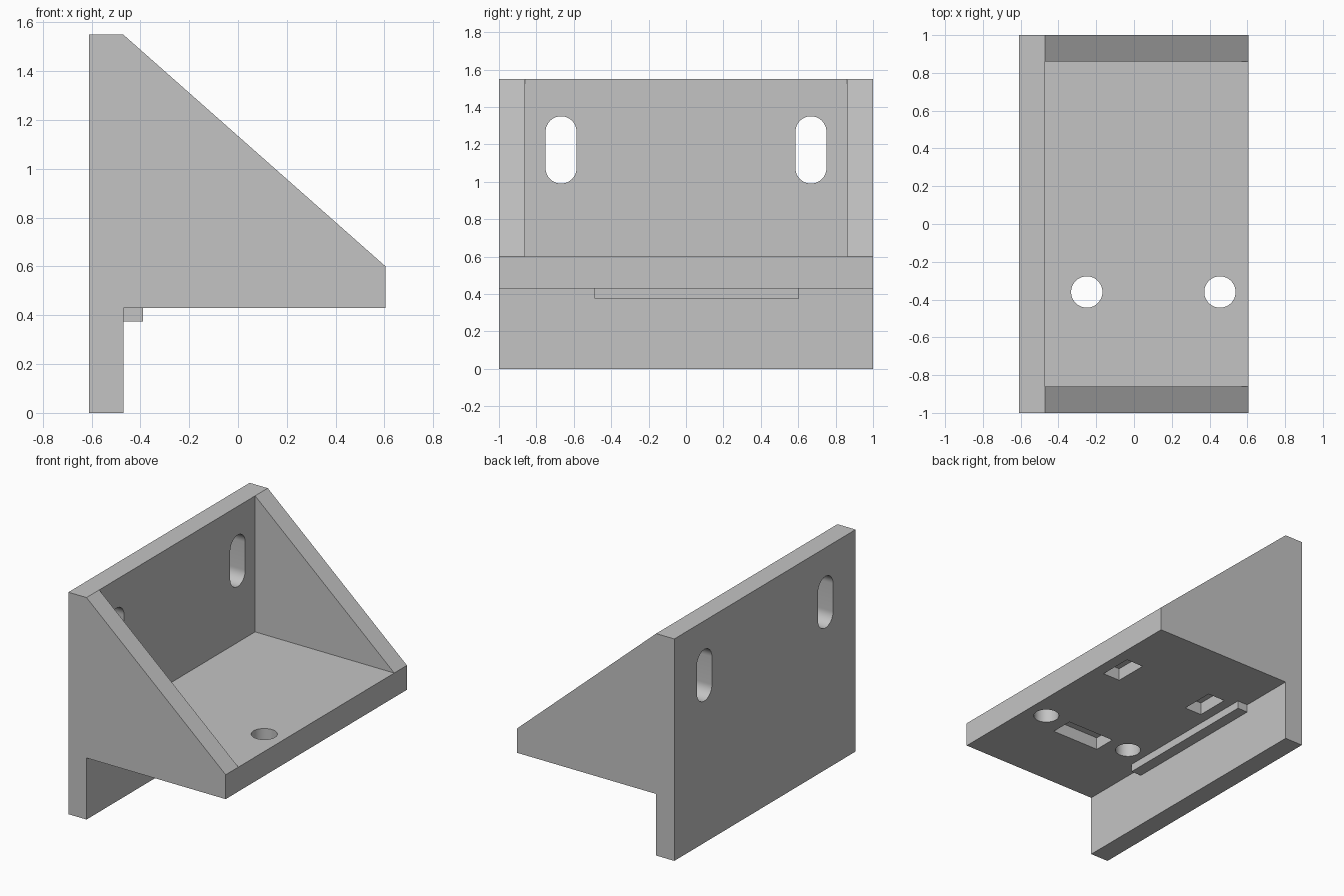
import bpy
import bmesh
from math import pi, cos, sin, radians

if "Cube" in bpy.data.objects:
    bpy.data.objects.remove(bpy.data.objects["Cube"], do_unlink=True)

# Main dimensions
BACK, INNER, FRONT = -0.61, -0.47, 0.605
UNDER, FLOOR, TOP = 0.43, 0.60, 1.55
RADIUS = 0.083

grey = bpy.data.materials.new("plain grey")
grey.use_nodes = True
grey.diffuse_color = (0.55, 0.55, 0.55, 1)
grey.node_tree.nodes["Principled BSDF"].inputs["Base Color"].default_value = (0.55, 0.55, 0.55, 1)


def prism(name, profile, axis, low, high):
    """Extrude a flat profile along x, y or z."""
    place = {"x": lambda a, b, t: (t, a, b),
             "y": lambda a, b, t: (a, t, b),
             "z": lambda a, b, t: (a, b, t)}[axis]
    bm = bmesh.new()
    ends = [[bm.verts.new(place(a, b, t)) for a, b in profile] for t in (low, high)]
    n = len(profile)
    bm.faces.new(ends[0])
    bm.faces.new(ends[1][::-1])
    for i in range(n):
        j = (i + 1) % n
        bm.faces.new((ends[0][j], ends[0][i], ends[1][i], ends[1][j]))
    bmesh.ops.recalc_face_normals(bm, faces=bm.faces)
    mesh = bpy.data.meshes.new(name)
    bm.to_mesh(mesh)
    bm.free()
    mesh.materials.append(grey)
    obj = bpy.data.objects.new(name, mesh)
    bpy.context.collection.objects.link(obj)
    return obj


def box(name, x, y, z):
    return prism(name, [(x[0], y[0]), (x[1], y[0]), (x[1], y[1]), (x[0], y[1])], "z", *z)


def slot_profile(cx, cy, half_length, steps=24):
    """Rounded slot along the second axis; a circle when half_length is zero."""
    points = []
    for end in (1, -1):
        for i in range(steps + (half_length > 0)):
            a = pi * i / steps + (0 if end > 0 else pi)
            points.append((cx + RADIUS * cos(a), cy + end * half_length + RADIUS * sin(a)))
    return points


def combine(target, tool, operation):
    tool.hide_render = True
    mod = target.modifiers.new(tool.name, "BOOLEAN")
    mod.operation, mod.solver, mod.object = operation, "EXACT", tool
    bpy.ops.object.select_all(action="DESELECT")
    target.select_set(True)
    bpy.context.view_layer.objects.active = target
    bpy.ops.object.modifier_apply(modifier=mod.name)
    bpy.data.objects.remove(tool, do_unlink=True)


# Back plate and shelf in one profile
bracket = prism("bracket_body", [(BACK, 0), (INNER, 0), (INNER, UNDER), (FRONT, UNDER),
                                 (FRONT, FLOOR), (INNER, FLOOR), (INNER, TOP), (BACK, TOP)],
                "y", -1, 1)

# Sloping side gussets
for side, low, high in (("right", -1, -0.86), ("left", 0.86, 1)):
    gusset = prism(side + "_gusset", [(INNER, FLOOR), (FRONT, FLOOR), (INNER, TOP)], "y", low, high)
    combine(bracket, gusset, "UNION")

# Locating lip under the shelf
combine(bracket, box("lip", (INNER, -0.39), (-0.49, 0.605), (0.375, UNDER)), "UNION")

# Mounting slots in the back plate
for y in (-0.668, 0.668):
    slot = prism("slot_cutter", slot_profile(y, 1.17, 0.097), "x", BACK - 0.1, INNER + 0.1)
    combine(bracket, slot, "DIFFERENCE")

# Round holes through the shelf, and matching pockets in its underside
for x in (-0.25, 0.455):
    hole = prism("hole_cutter", slot_profile(x, -0.36, 0), "z", UNDER - 0.1, FLOOR + 0.1)
    combine(bracket, hole, "DIFFERENCE")
    pocket = box("pocket_cutter", (x - 0.067, x + 0.067), (0.31, 0.55), (UNDER - 0.1, UNDER + 0.087))
    combine(bracket, pocket, "DIFFERENCE")
long_pocket = box("long_pocket_cutter", (-0.085, 0.285), (-0.485, -0.325), (UNDER - 0.1, UNDER + 0.087))
combine(bracket, long_pocket, "DIFFERENCE")

# Smooth hole walls, sharp edges elsewhere
bpy.ops.object.shade_smooth_by_angle(angle=radians(30))
